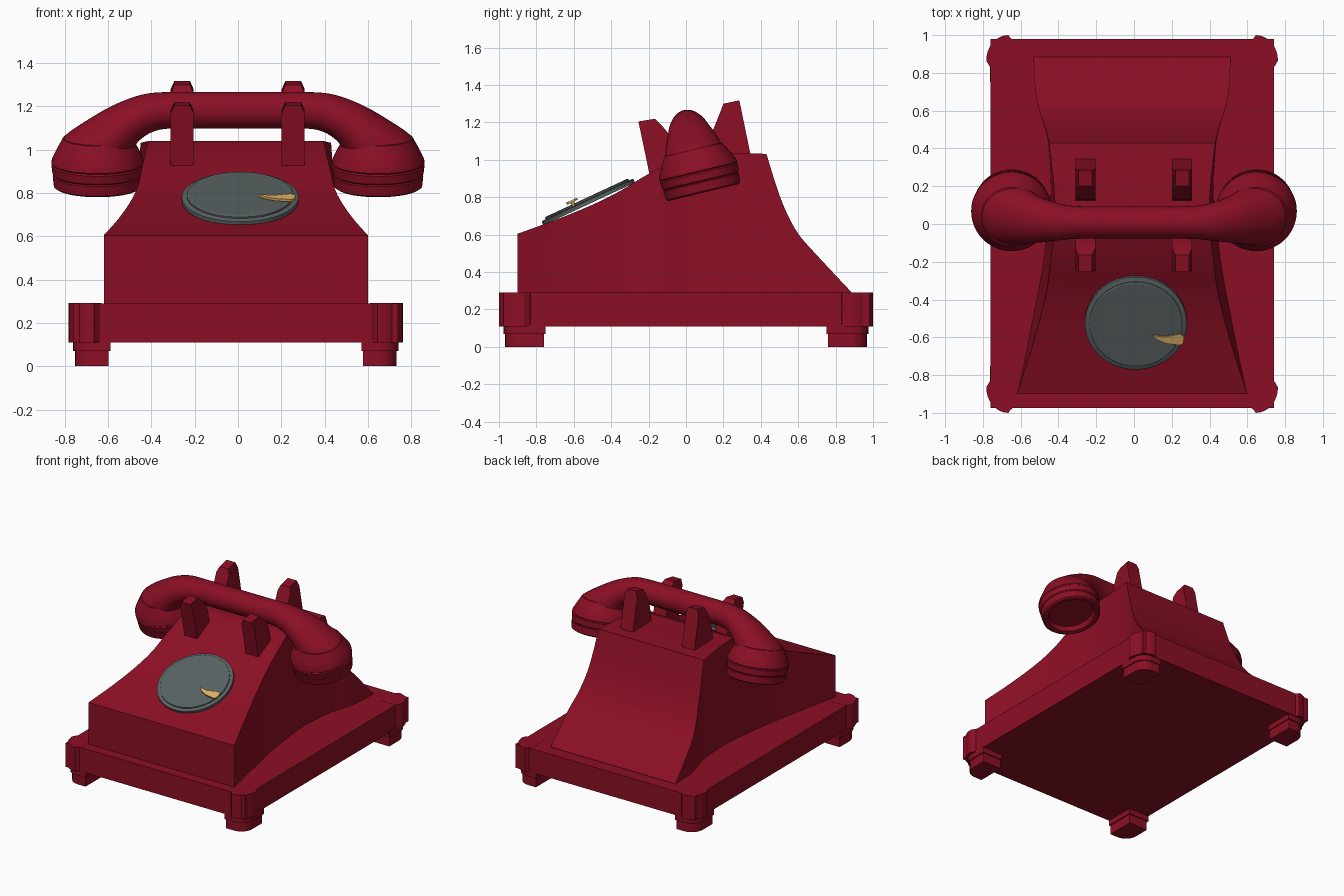
import bpy, bmesh, math
from mathutils import Matrix, Vector

if "Cube" in bpy.data.objects:
    bpy.data.objects.remove(bpy.data.objects["Cube"])

CX = -0.01   # centre line of the base and body


def material(name, rgb):
    m = bpy.data.materials.new(name)
    m.diffuse_color = (*rgb, 1)
    m.use_nodes = True
    m.node_tree.nodes["Principled BSDF"].inputs["Base Color"].default_value = m.diffuse_color
    return m


RED = material("deep red", (0.26, 0.0048, 0.018))
GREY = material("slate grey", (0.098, 0.122, 0.122))
GOLD = material("brass", (0.72, 0.44, 0.13))


def make(name, rings, mat, matrix=Matrix(), angle=30, caps=True):
    """Skin a list of equal-length closed rings of points."""
    bm = bmesh.new()
    vs = [[bm.verts.new(matrix @ Vector(p)) for p in r] for r in rings]
    n = len(rings[0])
    for a, b in zip(vs, vs[1:]):
        for i in range(n):
            bm.faces.new((a[i], a[(i + 1) % n], b[(i + 1) % n], b[i]))
    if caps:
        bm.faces.new(vs[0])
        bm.faces.new(vs[-1])
    bmesh.ops.recalc_face_normals(bm, faces=bm.faces)
    me = bpy.data.meshes.new(name)
    bm.to_mesh(me)
    bm.free()
    me.materials.append(mat)
    ob = bpy.data.objects.new(name, me)
    bpy.context.collection.objects.link(ob)
    bpy.context.view_layer.objects.active = ob
    bpy.ops.object.select_all(action='DESELECT')
    ob.select_set(True)
    bpy.ops.object.shade_smooth_by_angle(angle=math.radians(angle))
    return ob


def prism(name, pts, z0, z1, mat, matrix=Matrix()):
    return make(name, [[(x, y, z) for x, y in pts] for z in (z0, z1)], mat, matrix)


def lathe(name, profile, mat, matrix, n=48):
    ts = [2 * math.pi * i / n for i in range(n)]
    return make(name, [[(r * math.cos(t), r * math.sin(t), h) for t in ts]
                       for r, h in profile], mat, matrix)


def smooth_rows(rows, k=4):
    """Catmull-Rom interpolation of rows of numbers."""
    out = []
    for i in range(len(rows) - 1):
        p = [rows[max(0, min(len(rows) - 1, i + d))] for d in (-1, 0, 1, 2)]
        for j in range(k):
            t = j / k
            out.append([0.5 * (2 * b + (c - a) * t + (2 * a - 5 * b + 4 * c - d) * t * t
                               + (3 * b - a - 3 * c + d) * t ** 3) for a, b, c, d in zip(*p)])
    return out + [list(rows[-1])]


# Base plate
prism("base_plate", [(CX - .75, -.975), (CX + .75, -.975), (CX + .75, .98), (CX - .75, .98)],
      .11, .29, RED)

# Corner posts and stepped feet
arc = [(.655 + .117 * math.sin(math.radians(a)), .865 + .135 * math.cos(math.radians(a)))
       for a in range(0, 91, 10)]
post = [(.62, .965)] + [(.645, .985)] + arc + [(.755, .835), (.735, .825), (.62, .825)]


def foot(x0, x1, y0, y1, r=.09):
    corner = [(x1 - r + r * math.sin(math.radians(a)), y1 - r + r * math.cos(math.radians(a)))
              for a in range(0, 91, 15)]
    return [(x0, y0), (x0, y1)] + corner + [(x1, y0)]


for sx, side in ((-1, "left"), (1, "right")):
    for sy, end in ((-1, "front"), (1, "back")):
        m = Matrix.Translation((CX, 0, 0)) @ Matrix.Diagonal((sx, sy, 1, 1))
        tag = f"{end}_{side}"
        prism("corner_post_" + tag, post, .11, .291, RED, m)
        prism("foot_step_" + tag, foot(.58, .752, .752, .975), .07, .12, RED, m)
        prism("foot_" + tag, foot(.588, .743, .76, .967), 0, .07, RED, m)

# Body: cross-sections along y (y, bottom half-width, top half-width, top height)
slope = [(-.9, .61, .61, .605), (-.7, .565, .545, .678), (-.5, .525, .487, .76),
         (-.35, .495, .452, .835), (-.2, .47, .432, .925), (.03, .44, .405, 1.04)]
top = [(.03, .44, .405, 1.04), (.2, .43, .415, 1.038), (.43, .445, .44, 1.032)]
back = [(.43, .445, .44, 1.032), (.48, .455, .452, .87), (.53, .468, .466, .735),
        (.6, .49, .49, .605), (.7, .512, .512, .49), (.885, .522, .522, .292)]
rows = smooth_rows(slope) + smooth_rows(top)[1:] + smooth_rows(back)[1:]
make("body", [[(CX - wb, y, .285), (CX + wb, y, .285), (CX + wt, y, z), (CX - wt, y, z)]
              for y, wb, wt, z in rows], RED)

# Cradle prongs: side outline (y, z, half-width)
front_prong = [(-.18, .85, .053), (-.247, 1.17, .053), (-.255, 1.205, .036), (-.165, 1.22, .036),
               (-.13, 1.185, .053), (-.085, 1.13, .053), (-.06, 1.07, .053), (-.04, .9, .053)]
rear_prong = [(.355, .98, .053), (.293, 1.28, .053), (.285, 1.318, .036), (.2, 1.3, .036),
              (.185, 1.26, .053), (.145, 1.16, .053), (.13, 1.09, .053), (.12, .98, .053)]
for cx, side in ((-.258, "left"), (.255, "right")):
    for tag, pr in (("front", front_prong), ("rear", rear_prong)):
        make(f"{tag}_prong_{side}", [[(cx + s * w, y, z) for y, z, w in pr] for s in (-1, 1)],
             RED, angle=20)

# Handset, tilted about x; local height 0 is the bottom of the cups
TILT = Matrix.Translation((0, .094, .825)) @ Matrix.Rotation(math.radians(13.5), 4, 'X')
cup = [(.01, .035), (.15, .035), (.165, .004), (.19, 0), (.203, .008), (.208, .055), (.203, .06),
       (.209, .066), (.214, .105), (.209, .112), (.214, .118), (.212, .135), (.19, .18),
       (.16, .235), (.05, .26)]
for cx, side in ((-.648, "left"), (.648, "right")):
    lathe("handset_cup_" + side, cup, RED, TILT @ Matrix.Translation((cx, 0, 0)))

# Handle rings: outer x, outer z, inner x, inner z, half-width
half = [(-.83, 1.0, -.455, .945, .188), (-.8, 1.06, -.483, .985, .165), (-.7, 1.13, -.472, 1.025, .147),
        (-.58, 1.2, -.445, 1.055, .124), (-.45, 1.25, -.395, 1.085, .103),
        (-.33, 1.264, -.32, 1.1, .088), (-.15, 1.265, -.15, 1.1, .085)]
rows = smooth_rows(half + [(-a, b, -c, d, w) for a, b, c, d, w in reversed(half)])
rings = []
for xo, zo, xi, zi, w in rows:
    ho, hi = (zo - .825) / .972, (zi - .825) / .972
    ts = [2 * math.pi * i / 32 for i in range(32)]
    rings.append([((xo + xi) / 2 + math.cos(t) * (xo - xi) / 2, w * math.sin(t),
                   (ho + hi) / 2 + math.cos(t) * (ho - hi) / 2) for t in ts])
make("handset_handle", rings, RED, TILT, angle=50)

# Dial on the slope
DIAL = Matrix.Translation((.01, -.523, .775)) @ Matrix.Rotation(math.radians(25), 4, 'X')
lathe("dial_rim", [(.27, -.012), (.27, .008), (.262, .012)], GREY, DIAL, 64)
lathe("dial_plate", [(.246, .0), (.246, .02), (.24, .024)], GREY, DIAL, 64)

# Finger stop
stop = [(.085, -.053), (.15, -.062), (.235, -.045), (.255, -.06), (.252, -.098),
        (.235, -.11), (.16, -.1), (.112, -.078)]
prism("finger_stop", stop, .034, .046, GOLD, DIAL)
lathe("finger_stop_post", [(.01, .01), (.01, .04)], GOLD,
      DIAL @ Matrix.Translation((.225, -.078, 0)), 12)
